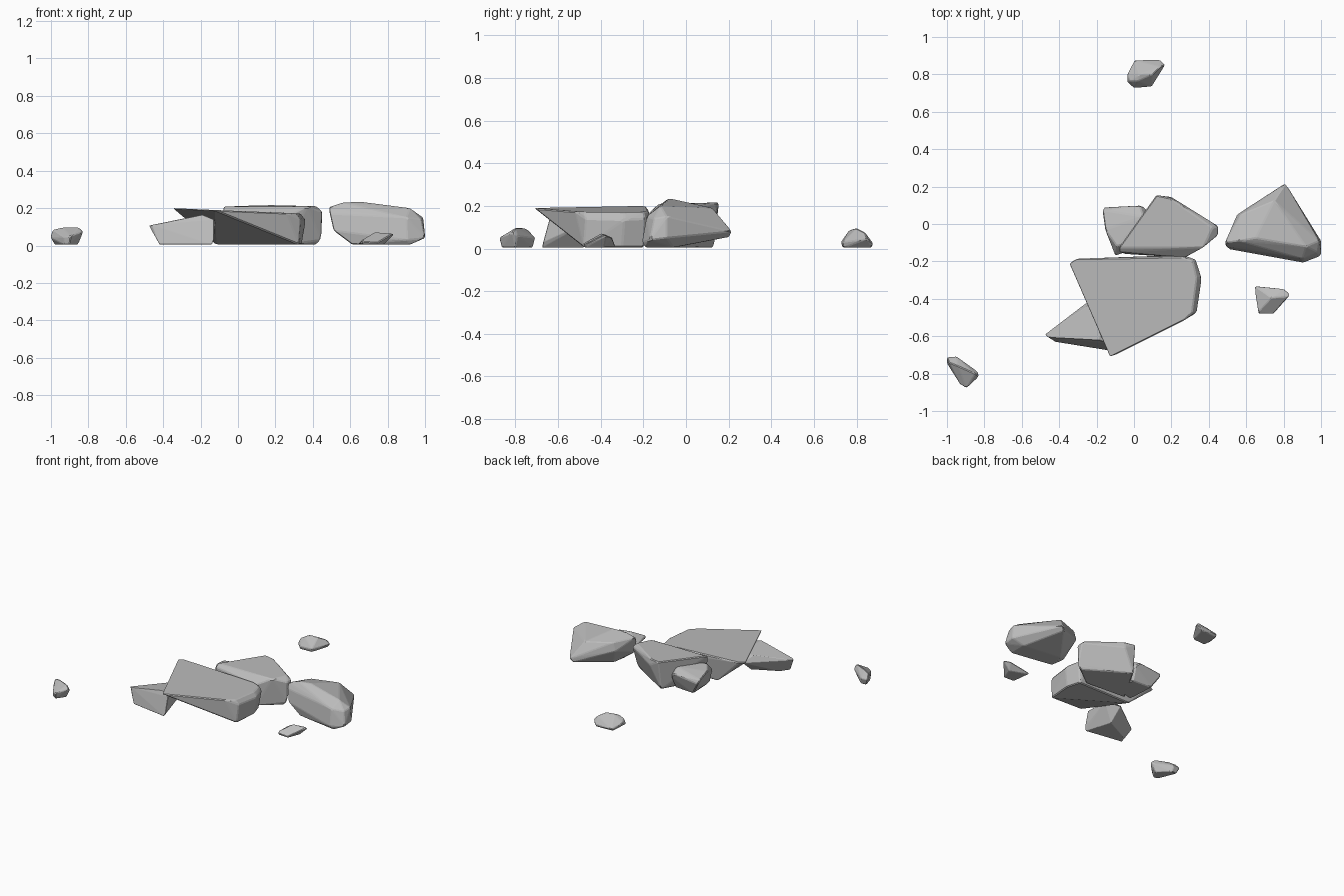
import bpy, bmesh, math

stone = bpy.data.materials.new("grey stone")
stone.diffuse_color = (0.5, 0.5, 0.5, 1)


def rock(name, corners, chamfer):
    """Chipped stone: convex hull of its corners with thin chamfered edges."""
    bm = bmesh.new()
    for c in corners:
        bm.verts.new(c)
    hull = bmesh.ops.convex_hull(bm, input=bm.verts[:])
    loose = {v for v in hull["geom_interior"] + hull["geom_unused"]
             if isinstance(v, bmesh.types.BMVert)}
    bmesh.ops.delete(bm, geom=list(loose), context='VERTS')
    bmesh.ops.dissolve_limit(bm, angle_limit=math.radians(4),
                             verts=bm.verts[:], edges=bm.edges[:])
    bmesh.ops.bevel(bm, geom=bm.edges[:], offset=chamfer, segments=1,
                    profile=0.5, affect='EDGES', clamp_overlap=True)
    bmesh.ops.recalc_face_normals(bm, faces=bm.faces[:])
    mesh = bpy.data.meshes.new(name)
    bm.to_mesh(mesh)
    bm.free()
    mesh.materials.append(stone)
    obj = bpy.data.objects.new(name, mesh)
    bpy.context.collection.objects.link(obj)
    return obj


# Large flat slab with an undercut front and left side
rock("large_slab", [
    (-.35, -.21, .20), (-.31, -.185, .197), (.25, -.175, .175), (.315, -.20, .172),
    (.335, -.29, .17), (.31, -.475, .172), (.26, -.52, .174), (-.13, -.715, .19),
    (.26, -.165, .14), (.33, -.19, .14), (.362, -.29, .135), (.335, -.47, .14),
    (-.12, -.20, .005), (.31, -.20, .005), (.34, -.30, .005), (.325, -.48, .005)], .006)

# Slab behind it
rock("middle_slab", [
    (-.08, -.125, .208), (.12, .155, .215), (.19, .14, .216), (.42, -.02, .21),
    (.37, -.125, .21), (-.08, -.15, .19), (.27, -.18, .16), (.45, -.01, .18),
    (.448, -.06, .18), (.445, -.06, .03), (.2, .145, .17), (.115, .13, .005),
    (.31, .01, .005), (.42, -.06, .005), (.27, -.18, .005), (-.05, -.16, .005)], .006)

# Low stone leaning at the back left
rock("back_left_stone", [
    (-.17, .075, .13), (-.16, .09, .10), (.03, .10, .13), (.06, .09, .10),
    (-.155, -.03, .15), (-.09, -.12, .16), (.1, -.05, .16), (.05, .04, .16),
    (-.10, -.17, .10), (-.09, -.15, .005), (-.13, .0, .04), (-.10, .06, .005),
    (.05, .05, .005), (.1, -.1, .005)], .006)

# Separate boulder on the right
rock("right_boulder", [
    (.485, -.10, .205), (.56, -.09, .23), (.65, -.075, .235), (.92, -.12, .20),
    (.57, .05, .20), (.75, .125, .19), (.81, .217, .08), (.79, .205, .055),
    (.55, .05, .14), (.99, -.09, .15), (.96, -.03, .12), (1.0, -.09, .05),
    (.49, -.12, .17), (.51, -.135, .08), (.90, -.185, .15), (.905, -.207, .03),
    (1.0, -.17, .04), (.98, -.15, .14), (.61, -.14, .005), (.92, -.19, .005),
    (.92, -.06, .005), (.62, -.03, .01)], .007)

# Wedge under the slab at the front left
rock("front_left_wedge", [
    (-.475, -.59, .105), (-.46, -.605, .11), (-.19, -.62, .165), (-.13, -.64, .14),
    (-.25, -.44, .14), (-.2, -.38, .09), (-.12, -.45, .13), (-.455, -.60, .07),
    (-.42, -.63, .005), (-.14, -.675, .005), (-.13, -.67, .03), (-.38, -.57, .005),
    (-.2, -.48, .005)], .006)

# Three small scattered chips
rock("back_chip", [
    (-.037, .80, .05), (.005, .877, .02), (.14, .877, .025), (.167, .85, .045),
    (.095, .735, .03), (.0, .727, .03), (-.037, .76, .03), (-.02, .765, .07),
    (.03, .80, .095), (.10, .80, .095), (.14, .84, .075), (.02, .765, .085),
    (.09, .74, .005), (.0, .735, .005), (.0, .86, .005), (.13, .87, .005)], .004)

rock("left_chip", [
    (-1.0, -.712, .05), (-.95, -.708, .05), (-.99, -.74, .085), (-.94, -.76, .097),
    (-.85, -.80, .097), (-.835, -.79, .06), (-.828, -.815, .075), (-.895, -.877, .05),
    (-.93, -.855, .045), (-1.0, -.745, .04), (-.98, -.725, .005), (-.94, -.72, .005),
    (-.855, -.80, .005), (-.90, -.865, .005), (-.93, -.85, .005)], .004)

rock("front_right_chip", [
    (.643, -.33, .01), (.735, -.395, .072), (.80, -.345, .05), (.837, -.375, .06),
    (.825, -.39, .063), (.745, -.482, .015), (.67, -.482, .02), (.665, -.47, .03),
    (.81, -.40, .04), (.665, -.47, .005), (.745, -.475, .005), (.78, -.385, .005),
    (.66, -.34, .005)], .004)
